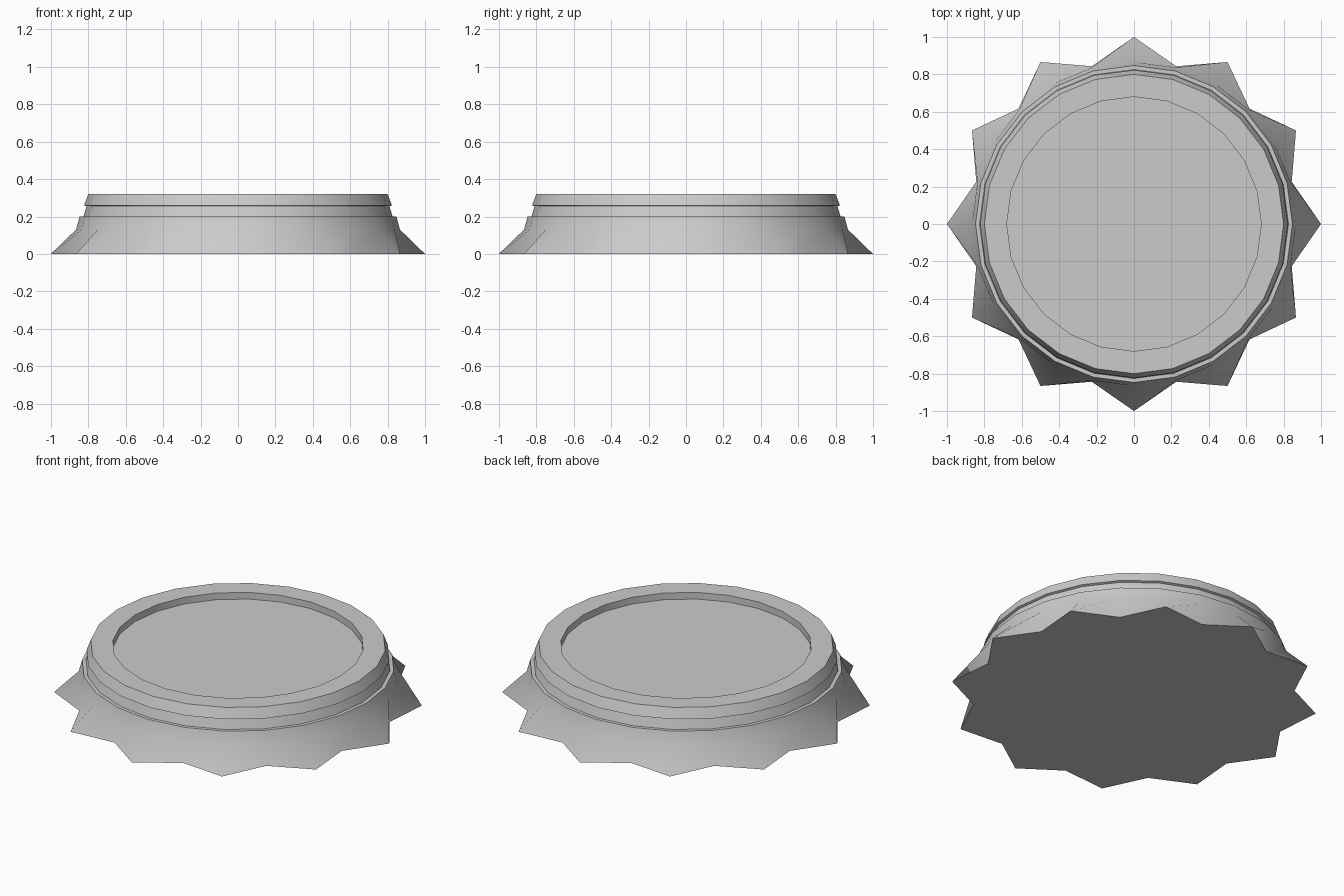
import bpy, bmesh, math

if "Cube" in bpy.data.objects:
    bpy.data.objects.remove(bpy.data.objects["Cube"])

N = 24  # sides: 12 flutes, one point and one valley each
# (point radius, valley radius, height) from skirt edge up to the recessed top
profile = [
    (1.00, 0.873, 0.0),    # fluted skirt edge
    (0.866, 0.866, 0.13),  # end of the flutes
    (0.847, 0.847, 0.20),  # shoulder
    (0.826, 0.826, 0.20),
    (0.81, 0.81, 0.255),   # neck under the rim
    (0.823, 0.823, 0.26),  # rim
    (0.80, 0.80, 0.32),
    (0.68, 0.68, 0.32),    # recess wall
    (0.68, 0.68, 0.28),
]

bm = bmesh.new()
rings = []
for point, valley, z in profile:
    ring = []
    for i in range(N):
        r = valley if i % 2 else point
        a = 2 * math.pi * i / N
        ring.append(bm.verts.new((r * math.cos(a), r * math.sin(a), z)))
    rings.append(ring)

# Walls between successive rings
for low, high in zip(rings, rings[1:]):
    for i in range(N):
        j = (i + 1) % N
        bm.faces.new((low[i], low[j], high[j], high[i]))

# Flat underside and recessed top
bm.faces.new(rings[0][::-1])
bm.faces.new(rings[-1])

mesh = bpy.data.meshes.new("bottle_cap")
bm.to_mesh(mesh)
bm.free()
cap = bpy.data.objects.new("bottle_cap", mesh)
bpy.context.collection.objects.link(cap)

# Soft flutes, crisp rim
bpy.context.view_layer.objects.active = cap
cap.select_set(True)
bpy.ops.object.shade_smooth_by_angle(angle=math.radians(50))
